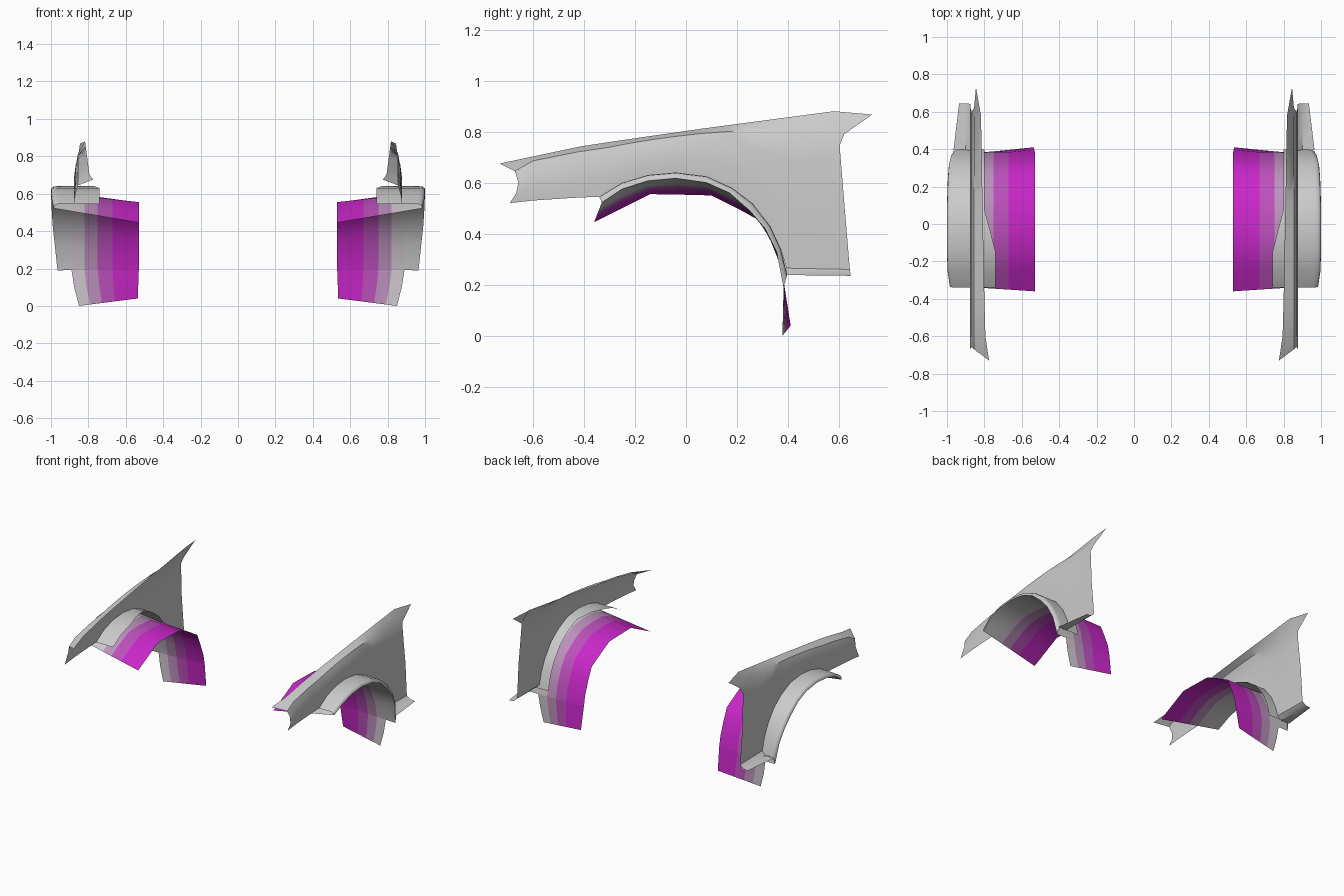
import bpy
from mathutils import Vector

if "Cube" in bpy.data.objects:
    bpy.data.objects.remove(bpy.data.objects["Cube"])


def interp(pts, y):
    for (a, za), (b, zb) in zip(pts, pts[1:]):
        if y <= b:
            return za + (zb - za) * (y - a) / (b - a)
    return pts[-1][1]


def sheet(name, cols, colors=None, flip=True, angle=0.7):
    """Skin a grid of points, mirrored to both sides of the car."""
    n = len(cols[0])
    verts = [tuple(p) for c in cols for p in c]
    faces = []
    for i in range(len(cols) - 1):
        for j in range(n - 1):
            f = (i * n + j, i * n + j + 1, (i + 1) * n + j + 1, (i + 1) * n + j)
            faces.append(f[::-1] if flip else f)
    me = bpy.data.meshes.new(name)
    me.from_pydata(verts, [], faces)
    if colors:
        for k, c in enumerate(colors):
            m = bpy.data.materials.new(f"{name}_{k}")
            m.diffuse_color = (*c, 1)
            m.use_nodes = True
            m.node_tree.nodes["Principled BSDF"].inputs["Base Color"].default_value = m.diffuse_color
            me.materials.append(m)
        for k, p in enumerate(me.polygons):
            p.material_index = k % (n - 1)
    ob = bpy.data.objects.new(name, me)
    bpy.context.collection.objects.link(ob)
    ob.modifiers.new("mirror", 'MIRROR').use_mirror_merge = False
    bpy.ops.object.select_all(action='DESELECT')
    ob.select_set(True)
    bpy.context.view_layer.objects.active = ob
    bpy.ops.object.shade_smooth_by_angle(angle=angle)
    return ob


# Side-view (y, z) curves: panel arch, flare lip and inner liner edge
arch = [(-.34, .545), (-.25, .60), (-.15, .63), (-.04, .64), (.08, .625),
        (.18, .58), (.26, .52), (.33, .43), (.372, .34), (.397, .24)]
lip = [(-.33, .522), (-.25, .575), (-.15, .607), (-.04, .617), (.08, .60),
       (.17, .56), (.25, .49), (.31, .42), (.355, .33), (.382, .19)]
inner = [(-.36, .445), (-.25, .50), (-.14, .555), (-.02, .553), (.10, .55),
         (.20, .50), (.30, .445), (.338, .36), (.372, .27), (.385, .20)]
outer_x = [.985, .997, 1, 1, 1, .998, .995, .99, .98, .965]

# Fender panel
top_line = [(-.73, .675), (-.4, .745), (.05, .81), (.58, .88)]
top_y = [-.3, -.22, -.14, -.04, .06, .16, .25, .33, .4, .46]
rows = [0, .35, .7, .9, 1]
row_x = [.873, .876, .868, .855]
front_edge = [(-.69, .52), (-.665, .56), (-.657, .60), (-.67, .645), (-.73, .675)]
rear_edge = [(.642, .26), (.622, .5), (.602, .745), (.62, .79), (.73, .867)]
bottoms = [(-.6, .53), (-.45, .54)] + arch[:-1] + [(.393, .265), (.52, .262)]
tops = [-.6, -.42] + top_y + [.58]

cols = [[(x, y, z) for x, (y, z) in zip(row_x + [.775], front_edge)]]
for (yb, zb), yt in zip(bottoms, tops):
    zt = interp(top_line, yt)
    xt = .80 + .018 * (zt - .745) / .135
    cols.append([(x, yb + (yt - yb) * t, zb + (zt - zb) * t)
                 for t, x in zip(rows, row_x + [xt])])
cols.append([(x, y, z) for x, (y, z) in zip(row_x + [.845], rear_edge)])
sheet("fender_panel", cols)

# Sill ledge turned outward along the bottom rear of the panel
sheet("sill_ledge", [[(.965 - .03 * t, .397 + .248 * t, .238 - .003 * t),
                      (.90, .395 + .25 * t, .238),
                      (.873, .393 + .249 * t, .265 - .005 * t)]
                     for t in (0, .5, 1)])

# Wheel arch flare: lip, rounded shoulder, flat top running inward
cols = []
for a, l, xo in zip(arch, lip, outer_x):
    a3, l3 = Vector((0, *a)), Vector((0, *l))
    xi = interp([(-.4, .74), (-.12, .74), (.05, .80), (.5, .80)], a[0])
    cols.append([l3 + Vector((xo, 0, 0)),
                 l3.lerp(a3, .55) + Vector((xo - .002, 0, 0)),
                 l3.lerp(a3, .9) + Vector((xo - .012, 0, 0)),
                 a3 + Vector((xo - .03, 0, 0)),
                 a3 + Vector((.875, 0, 0)),
                 a3 + Vector((xi, 0, 0))])
sheet("wheel_arch_flare", cols, angle=.9)

# Wheel arch liner, fading from purple inside to grey at the flare
shades = [(.58, .02, .58), (.5, .08, .5), (.5, .28, .5), (.62, .56, .62), (.8, .8, .8)]
cols = []
for i, l, xo in zip(inner, lip, outer_x):
    p, q = Vector((.53, *i)), Vector((xo, *l))
    cols.append([p.lerp(q, (x - .53) / (xo - .53)) for x in (.53, .67, .75, .82, .89)] + [q])
sheet("arch_liner", cols, shades, angle=.9)

# Splash flap hanging below the rear of the liner
flap = [cols[-1][:5]]
for t, xe in ((.5, .875), (1, .85)):
    p = Vector((.53 + .006 * t, .385 + .025 * t, .20 - .16 * t))
    q = Vector((xe, .382 - .004 * t, .195 - .195 * t))
    flap.append([p.lerp(q, s) for s in (0, .39, .61, .81, 1)])
sheet("splash_flap", flap, shades[:4], angle=.9)
